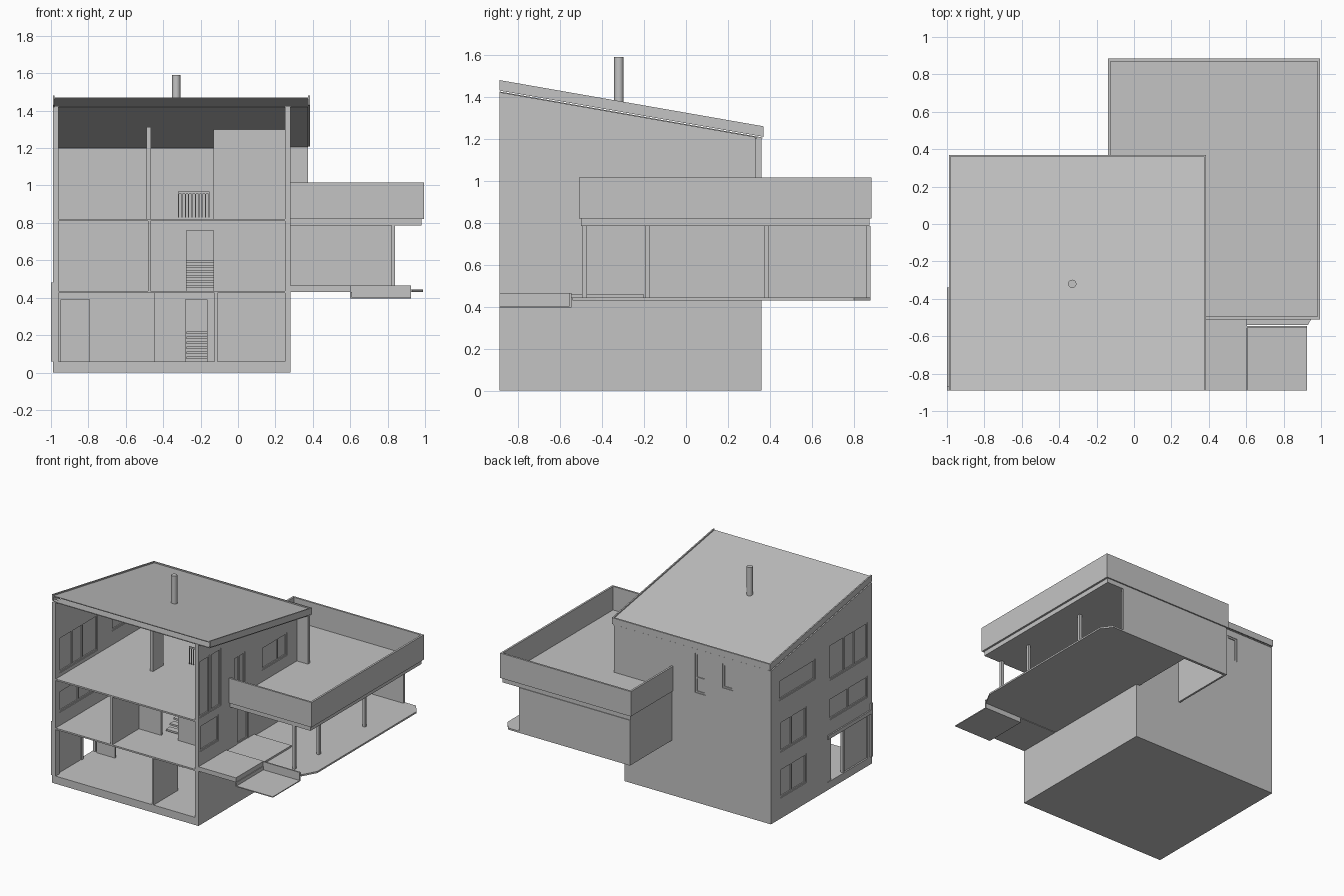
import bpy, bmesh
from mathutils import Vector

old = bpy.data.objects.get("Cube")
if old:
    bpy.data.objects.remove(old, do_unlink=True)

COL = (0.55, 0.55, 0.55, 1)
mat = bpy.data.materials.new("plaster_grey")
mat.use_nodes = True
mat.diffuse_color = COL
mat.node_tree.nodes["Principled BSDF"].inputs["Base Color"].default_value = COL


def finish(name, bm):
    bmesh.ops.recalc_face_normals(bm, faces=bm.faces)
    mesh = bpy.data.meshes.new(name)
    bm.to_mesh(mesh)
    bm.free()
    mesh.materials.append(mat)
    ob = bpy.data.objects.new(name, mesh)
    bpy.context.collection.objects.link(ob)
    return ob


def boxes(name, *items):
    """One object from boxes given as x0, x1, y0, y1, z0, z1."""
    bm = bmesh.new()
    for x0, x1, y0, y1, z0, z1 in items:
        made = bmesh.ops.create_cube(bm, size=1)["verts"]
        for v in made:
            v.co = Vector((x1 if v.co.x > 0 else x0,
                           y1 if v.co.y > 0 else y0,
                           z1 if v.co.z > 0 else z0))
    return finish(name, bm)


def prism(name, profile, axis, a, b):
    """Extrude a profile along x (profile in y, z) or z (profile in x, y)."""
    bm = bmesh.new()
    place = (lambda p, t: (t, *p)) if axis == "x" else (lambda p, t: (*p, t))
    face = bm.faces.new([bm.verts.new(place(p, a)) for p in profile])
    new = bmesh.ops.extrude_face_region(bm, geom=[face])["geom"]
    shift = Vector((b - a, 0, 0)) if axis == "x" else Vector((0, 0, b - a))
    bmesh.ops.translate(bm, vec=shift, verts=[g for g in new if isinstance(g, bmesh.types.BMVert)])
    return finish(name, bm)


def to_wall(facing, u0, u1, n0, n1, z0, z1):
    return (n0, n1, u0, u1, z0, z1) if facing == "x" else (u0, u1, n0, n1, z0, z1)


def cut(wall, facing, n0, n1, openings):
    cutter = boxes("cutter", *[to_wall(facing, o[0], o[1], n0 - 0.05, n1 + 0.05, o[2], o[3])
                               for o in openings])
    mod = wall.modifiers.new("openings", "BOOLEAN")
    mod.operation, mod.solver, mod.object = "DIFFERENCE", "EXACT", cutter
    bpy.context.view_layer.objects.active = wall
    bpy.ops.object.modifier_apply(modifier=mod.name)
    bpy.data.objects.remove(cutter, do_unlink=True)


def glaze(name, facing, n0, n1, opening):
    """Frame, optional mullion and recessed pane filling an opening."""
    u0, u1, z0, z1 = opening[:4]
    w, mid = 0.012, (n0 + n1) / 2
    a, b = mid - 0.01, mid + 0.01
    parts = [(u0, u0 + w, a, b, z0, z1), (u1 - w, u1, a, b, z0, z1),
             (u0 + w, u1 - w, a, b, z0, z0 + w), (u0 + w, u1 - w, a, b, z1 - w, z1),
             (u0 + w, u1 - w, mid - 0.003, mid + 0.003, z0 + w, z1 - w)]
    for s in opening[4:]:
        parts.append((s - w / 2, s + w / 2, a, b, z0 + w, z1 - w))
    boxes(name, *[to_wall(facing, *p) for p in parts])


def roof_z(y):
    return 1.42 - 0.175 * (y + 0.89)


# House walls; the front is left open
F, B = -0.89, 0.36
side = [(F, 0), (B, 0), (B, roof_z(B)), (F, roof_z(F))]

right_open = [(-0.875, -0.75, 0.84, 1.29), (-0.735, -0.61, 0.84, 1.29),
              (-0.87, -0.64, 0.575, 0.78), (-0.45, -0.31, 0.84, 1.15, -0.38),
              (-0.1, 0.21, 0.92, 1.10, 0.1), (-0.41, -0.27, 0.455, 0.76)]
left_open = [(-0.19, 0.26, 0.93, 1.09), (-0.84, -0.37, 0.85, 1.13, -0.68, -0.55),
             (-0.84, -0.37, 0.54, 0.71, -0.6), (-0.08, 0.24, 0.52, 0.76, 0.1),
             (-0.08, 0.24, 0.16, 0.39, 0.1)]
back_open = [(-0.66, -0.57, 0.96, 1.15), (-0.42, -0.33, 0.86, 1.17)]
garden_door = (-0.84, -0.34, 0.06, 0.40)

for label, n0, n1, openings, extra in (("right", 0.25, 0.28, right_open, []),
                                       ("left", -0.99, -0.96, left_open, [garden_door])):
    wall = prism(label + "_wall", side, "x", n0, n1)
    cut(wall, "x", n0, n1, openings + extra)
    for i, o in enumerate(openings):
        glaze(f"{label}_window_{i}", "x", n0, n1, o)
back = boxes("back_wall", (-0.96, 0.25, 0.33, B, 0, roof_z(B)))
cut(back, "y", 0.33, B, back_open)
for i, o in enumerate(back_open):
    glaze(f"back_window_{i}", "y", 0.33, B, o)
boxes("back_window_transom", (-0.42, -0.33, 0.335, 0.355, 0.97, 0.982))
boxes("back_corner_fin", (0.28, 0.375, 0.33, B, 0.82, 1.205))

# Garden door: jambs, side panel, open leaf and outer trim
boxes("garden_door_frame", (-0.985, -0.965, -0.39, -0.34, 0.06, 0.4),
      (-0.985, -0.965, -0.56, -0.54, 0.06, 0.4), (-0.978, -0.972, -0.84, -0.56, 0.06, 0.4))
boxes("garden_door_leaf", (-0.95, -0.79, -0.4, -0.385, 0.06, 0.39))
boxes("garden_door_trim", (-1, -0.99, F, -0.87, 0.06, 0.48), (-1, -0.99, -0.87, -0.34, 0.4, 0.43))

# Floors
boxes("basement_floor", (-0.96, 0.25, F, 0.33, 0, 0.06))
boxes("ground_floor", (-0.96, 0.25, F, 0.33, 0.425, 0.437))
boxes("upper_floor", (-0.96, 0.25, F, 0.33, 0.81, 0.822))

# Inner walls
boxes("basement_side_wall", (-0.125, -0.11, F, -0.59, 0.06, 0.425))
basement = boxes("basement_cross_wall", (-0.45, 0.25, -0.25, -0.235, 0.06, 0.425))
cut(basement, "y", -0.25, -0.235, [(-0.28, -0.165, 0.05, 0.39)])
boxes("ground_side_wall", (-0.482, -0.468, F, -0.56, 0.437, 0.81))
ground = boxes("ground_cross_wall", (-0.482, 0.25, -0.56, -0.545, 0.437, 0.81))
cut(ground, "y", -0.56, -0.545, [(-0.275, -0.13, 0.43, 0.76)])
boxes("upper_pier", (-0.49, -0.465, -0.39, -0.26, 0.822, roof_z(-0.28)))
room = [(-0.2, 0.822), (0.33, 0.822), (0.33, roof_z(0.33)), (-0.2, roof_z(-0.2))]
prism("upper_room", room, "x", -0.13, 0.25)

# Stairs and railing
for name, x0, x1, y0, z0, top in (("basement_stairs", -0.275, -0.165, -0.22, 0.06, 0.22),
                                  ("ground_stairs", -0.275, -0.13, -0.5, 0.437, 0.6)):
    n = 6
    rise = (top - z0) / n
    boxes(name, *[(x0, x1, y0 + i * 0.045, y0 + i * 0.045 + 0.05,
                   z0 + i * rise + rise * 0.5, z0 + (i + 1) * rise) for i in range(n)])
bars = [(-0.32 + i * 0.018, -0.315 + i * 0.018, -0.15, -0.145, 0.83, 0.96) for i in range(10)]
boxes("stair_railing", (-0.32, -0.153, -0.152, -0.143, 0.955, 0.967), *bars)

# Roof: two sheets with raised edge boards, open at the front
def slab(name, x0, x1, y0, y1, low, high):
    prism(name, [(y0, roof_z(y0) + low), (y1, roof_z(y1) + low),
                 (y1, roof_z(y1) + high), (y0, roof_z(y0) + high)], "x", x0, x1)

slab("roof_ceiling", -0.98, 0.375, F, 0.365, 0, 0.006)
slab("roof_sheet", -0.98, 0.375, F, 0.365, 0.044, 0.05)
slab("roof_edge_left", -0.99, -0.98, F, 0.37, 0.01, 0.06)
slab("roof_edge_right", 0.375, 0.385, F, 0.37, 0.01, 0.06)
slab("roof_edge_back", -0.98, 0.375, 0.36, 0.37, 0.01, 0.06)

bm = bmesh.new()
bmesh.ops.create_cone(bm, cap_ends=True, segments=24, radius1=0.022, radius2=0.022, depth=0.25)
bmesh.ops.translate(bm, vec=(-0.33, -0.32, 1.465), verts=bm.verts)
chimney = finish("chimney", bm)
for p in chimney.data.polygons:
    p.use_smooth = len(p.vertices) == 4

# Terrace deck and parapet wrapping the back right corner
L = [(0.28, -0.5), (0.98, -0.5), (0.98, 0.875), (-0.13, 0.875), (-0.13, 0.36), (0.28, 0.36)]
prism("terrace_deck", L, "z", 0.785, 0.83)
boxes("terrace_parapet", (0.28, 0.995, -0.51, -0.495, 0.82, 1.015),
      (0.98, 0.995, -0.495, 0.87, 0.82, 1.015), (-0.14, 0.995, 0.87, 0.885, 0.82, 1.015),
      (-0.14, -0.125, 0.36, 0.87, 0.82, 1.015))

# Porch below the terrace
boxes("porch_back_wall", (-0.13, 0.835, 0.86, 0.88, 0.43, 0.785))
boxes("porch_left_wall", (-0.13, -0.115, 0.36, 0.86, 0.43, 0.785))
inner = boxes("porch_inner_wall", (0.25, 0.28, 0.36, 0.86, 0.43, 0.785))
porch_door = (0.49, 0.63, 0.445, 0.76)
cut(inner, "x", 0.25, 0.28, [porch_door])
glaze("porch_door", "x", 0.25, 0.28, porch_door)
boxes("porch_columns", *[(0.82, 0.84, y, y + 0.022, 0.44, 0.785) for y in (-0.495, -0.195, 0.374)])
prism("porch_floor", [(0.28, -0.54), (0.93, -0.54), (0.99, -0.43), (0.99, 0.8),
                      (0.93, 0.88), (0.28, 0.88)], "z", 0.43, 0.443)

# Entry platform and lower step
boxes("entry_platform", (0.28, 0.605, F, -0.545, 0.43, 0.465), (0.28, 0.605, -0.545, -0.2, 0.443, 0.457))
boxes("entry_step", (0.605, 0.925, F, -0.55, 0.395, 0.402), (0.605, 0.925, -0.556, -0.545, 0.395, 0.465),
      (0.6, 0.61, F, -0.55, 0.395, 0.43))
